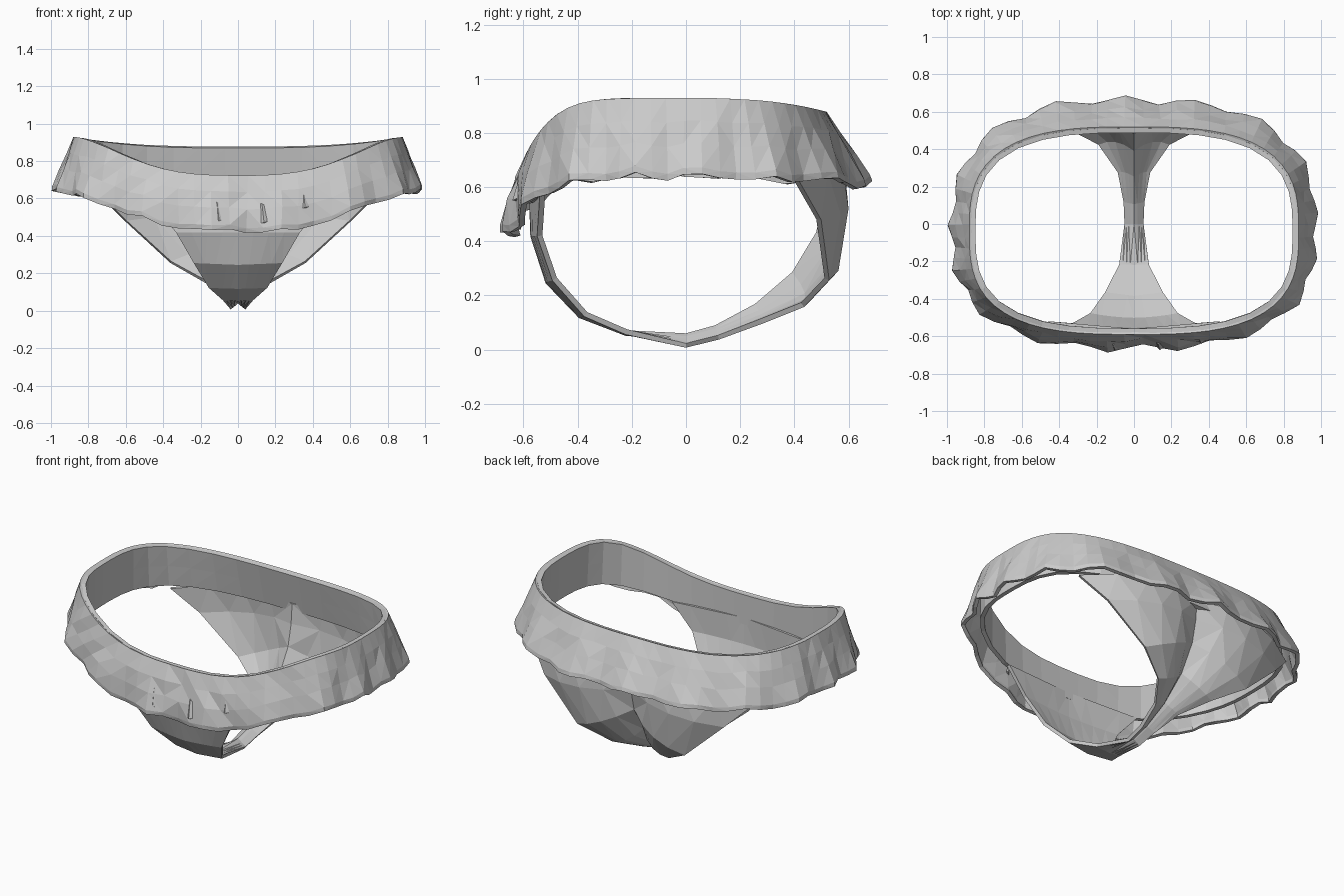
import bpy, bmesh, math, random
from mathutils import Vector

if "Cube" in bpy.data.objects:
    bpy.data.objects.remove(bpy.data.objects["Cube"])

random.seed(4)
YC = -0.04  # centre of the waist ellipse


def make_object(name, rows, closed, thickness):
    """Loft rows of points into a flat-shaded, triangulated sheet with thickness."""
    bm = bmesh.new()
    grid = [[bm.verts.new(p) for p in row] for row in rows]
    for a, b in zip(grid, grid[1:]):
        n = len(a)
        for i in range(n if closed else n - 1):
            k = (i + 1) % n
            bm.faces.new((a[i], b[i], b[k], a[k]))
    bmesh.ops.triangulate(bm, faces=bm.faces[:])
    bmesh.ops.recalc_face_normals(bm, faces=bm.faces)
    me = bpy.data.meshes.new(name)
    bm.to_mesh(me)
    bm.free()
    ob = bpy.data.objects.new(name, me)
    bpy.context.collection.objects.link(ob)
    mod = ob.modifiers.new("thickness", 'SOLIDIFY')
    mod.thickness = thickness
    mod.offset = 0
    return ob


def ring_point(t, a, front, back, z, e):
    """Squarish ellipse (exponent e) with different front and back depth."""
    c, s = math.cos(t), math.sin(t)
    x = a * math.copysign(abs(c) ** e, c)
    y = (back if s > 0 else front) * math.copysign(abs(s) ** e, s)
    return Vector((x, YC + y, z))


def drop(t, side, front, back, power):
    """Height that falls from the hips to the front and back centre."""
    s = math.sin(t)
    if s < 0:
        return side - (side - front) * abs(s) ** power
    return side - (side - back) * s ** 2


def angles(n, e):
    """Angles that space points evenly on the squarish ellipse."""
    out = []
    for i in range(n):
        u = 2 * math.pi * (i + 0.5) / n
        c, s = math.cos(u), math.sin(u)
        out.append(math.atan2(math.copysign(abs(s) ** (1 / e), s),
                              math.copysign(abs(c) ** (1 / e), c)))
    return out


def top_z(t):
    return drop(t, 0.925, 0.72, 0.872, 3.6)


# Ruffled skirt hanging from the waist
N = 68
ts = angles(N, 0.75)
peak = [(0, 1, 0.1, -0.9)[i % 4] * random.uniform(0.6, 1.15) for i in range(N)]
rise = [random.uniform(-0.012, 0.012) for _ in range(N)]
skirt = []
for s in (0, 0.3, 0.6, 0.92, 1):
    row = []
    for i, t in enumerate(ts):
        upper = ring_point(t, 0.87, 0.54, 0.55, top_z(t), 0.68)
        lower = ring_point(t, 0.968, 0.615, 0.70,
                           drop(t, 0.64, 0.425, 0.60, 3.8), 0.75)
        p = upper.lerp(lower, s)
        frontness = max(0, -math.sin(t)) ** 3
        out = Vector((p.x, (p.y - YC) * 1.6, 0)).normalized()
        p += out * (peak[i] * (0.024 + 0.008 * frontness) * s ** 1.5)
        p += out * frontness * 0.01 * math.sin(math.pi * s)
        if s > 0.95:
            p -= out * 0.008
        if 0 < s < 0.9:
            p += out * random.uniform(-0.006, 0.006) * (1 + frontness)
        p.z += s * (rise[i] + 0.008 * peak[i])
        row.append(p)
    skirt.append(row)
make_object("ruffle_skirt", skirt, True, 0.022)

# Smooth waistband lining inside the skirt, ending at the leg openings
lining = []
ts = angles(40, 0.68)
for s in (0, 0.5, 1):
    row = []
    for t in ts:
        a = ring_point(t, 0.86, 0.53, 0.54, top_z(t), 0.68)
        b = ring_point(t, 0.87, 0.53, 0.59, drop(t, 0.67, 0.54, 0.63, 3), 0.70)
        row.append(a.lerp(b, s))
    lining.append(row)
make_object("waistband_lining", lining, True, 0.025)

# Front panel, gusset and seat: centre y, z; leg edge x, y, z; outward bulge y, z
sections = [
    (-0.57, 0.58, 0.46, -0.53, 0.57, 0, 0),
    (-0.565, 0.42, 0.33, -0.54, 0.42, -0.005, 0),
    (-0.51, 0.25, 0.235, -0.485, 0.26, -0.005, 0),
    (-0.39, 0.125, 0.155, -0.37, 0.13, 0, 0),
    (-0.22, 0.06, 0.08, -0.22, 0.065, 0, 0),
    (0.00, 0.05, 0.045, 0.00, 0.015, 0, 0),
    (0.11, 0.08, 0.05, 0.12, 0.045, 0, 0),
    (0.26, 0.16, 0.085, 0.28, 0.105, 0.01, -0.01),
    (0.40, 0.28, 0.19, 0.43, 0.165, 0.03, -0.02),
    (0.49, 0.43, 0.36, 0.52, 0.26, 0.055, -0.01),
    (0.52, 0.56, 0.60, 0.49, 0.48, 0.085, 0),
    (0.53, 0.68, 0.74, 0.41, 0.62, 0.10, 0.02),
]
panel = []
for cy, cz, ex, ey, ez, by, bz in sections:
    row = []
    for k in range(-4, 5):
        u = abs(k) / 4
        bulge = 4 * u * (1 - u)
        row.append(Vector((ex * k / 4,
                           cy + (ey - cy) * u + by * bulge,
                           cz + (ez - cz) * u + bz * bulge)))
    panel.append(row)
make_object("front_and_seat_panel", panel, False, 0.02)

# Gathered pleats standing out on the front of the skirt
for n, (x, z) in enumerate(((-0.10, 0.53), (0.14, 0.52), (0.36, 0.60))):
    y = -0.645 + 0.3 * x * x
    pleat = [[Vector((x - 0.06, y + 0.03, z - 0.06)),
              Vector((x - 0.04, y + 0.05, z + 0.07))],
             [Vector((x, y - 0.03, z - 0.05)),
              Vector((x - 0.01, y, z + 0.05))],
             [Vector((x + 0.06, y + 0.02, z - 0.03)),
              Vector((x + 0.05, y + 0.03, z + 0.02))]]
    make_object(f"front_pleat_{n + 1}", pleat, False, 0.01)
